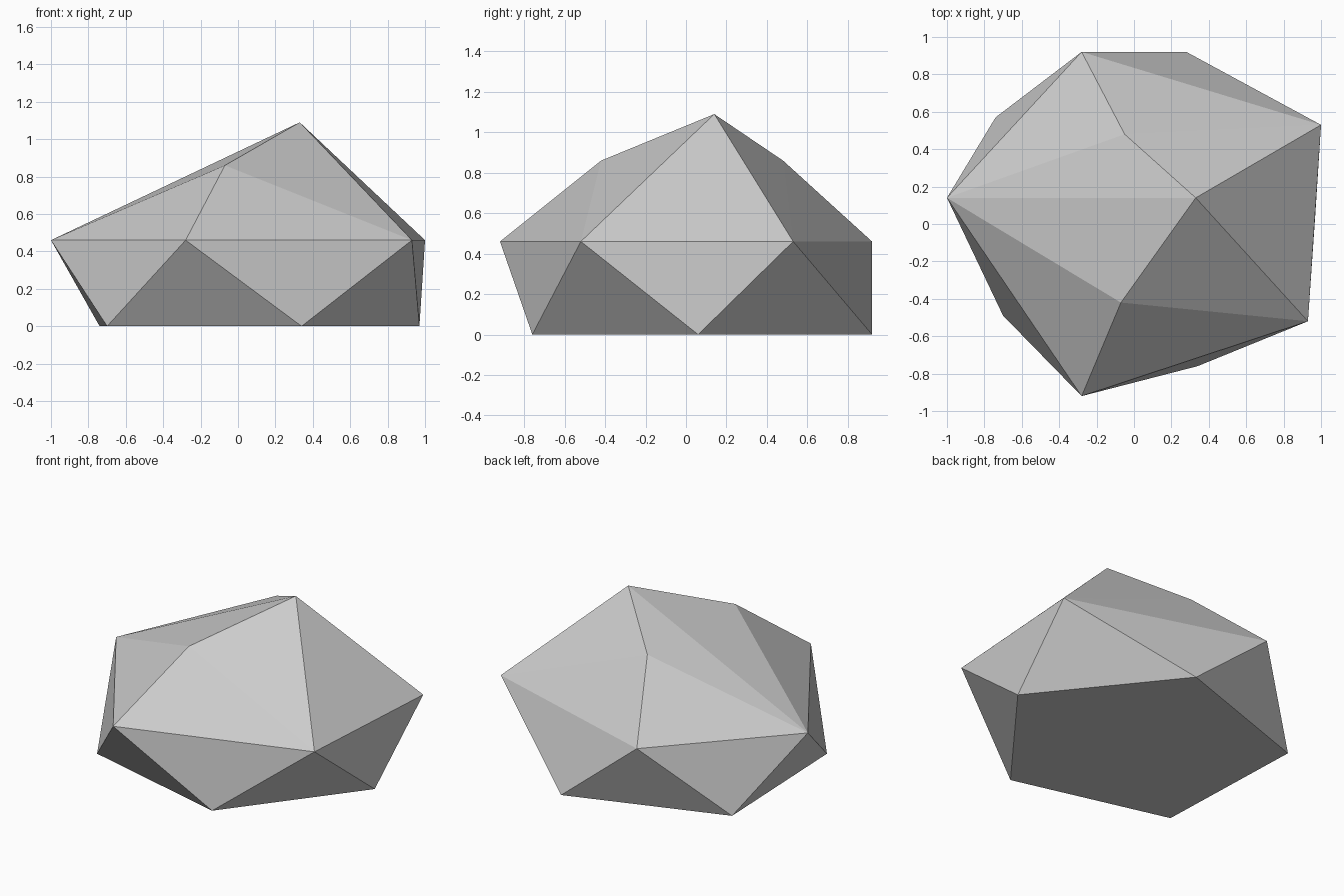
import bpy, bmesh

if "Cube" in bpy.data.objects:
    bpy.data.objects.remove(bpy.data.objects["Cube"])

# Stone colour
stone = bpy.data.materials.new("stone_grey")
stone.diffuse_color = (0.6, 0.6, 0.6, 1.0)
stone.use_nodes = True
stone.node_tree.nodes["Principled BSDF"].inputs["Base Color"].default_value = stone.diffuse_color

# Corner rings of the boulder, from the ground up
base_ring = [(-0.74, 0.57), (-0.70, -0.49), (0.34, -0.76), (0.97, 0.06), (0.28, 0.92)]
widest_ring = [(-1.0, 0.14), (-0.28, -0.92), (0.93, -0.52), (1.0, 0.53), (-0.28, 0.92)]
shoulders = [(-0.07, -0.42), (-0.05, 0.48)]
peak = [(0.33, 0.14)]

# Faceted boulder: skin wrapped tightly round the corners
bm = bmesh.new()
for ring, z in ((base_ring, 0.0), (widest_ring, 0.46), (shoulders, 0.86), (peak, 1.09)):
    for x, y in ring:
        bm.verts.new((x, y, z))
bmesh.ops.convex_hull(bm, input=bm.verts[:])

# Merge the flat underside into one face
bottom = [f for f in bm.faces if all(v.co.z < 0.001 for v in f.verts)]
bmesh.ops.dissolve_faces(bm, faces=bottom)
bmesh.ops.recalc_face_normals(bm, faces=bm.faces[:])

mesh = bpy.data.meshes.new("boulder")
bm.to_mesh(mesh)
bm.free()
mesh.materials.append(stone)
boulder = bpy.data.objects.new("boulder", mesh)
bpy.context.collection.objects.link(boulder)
